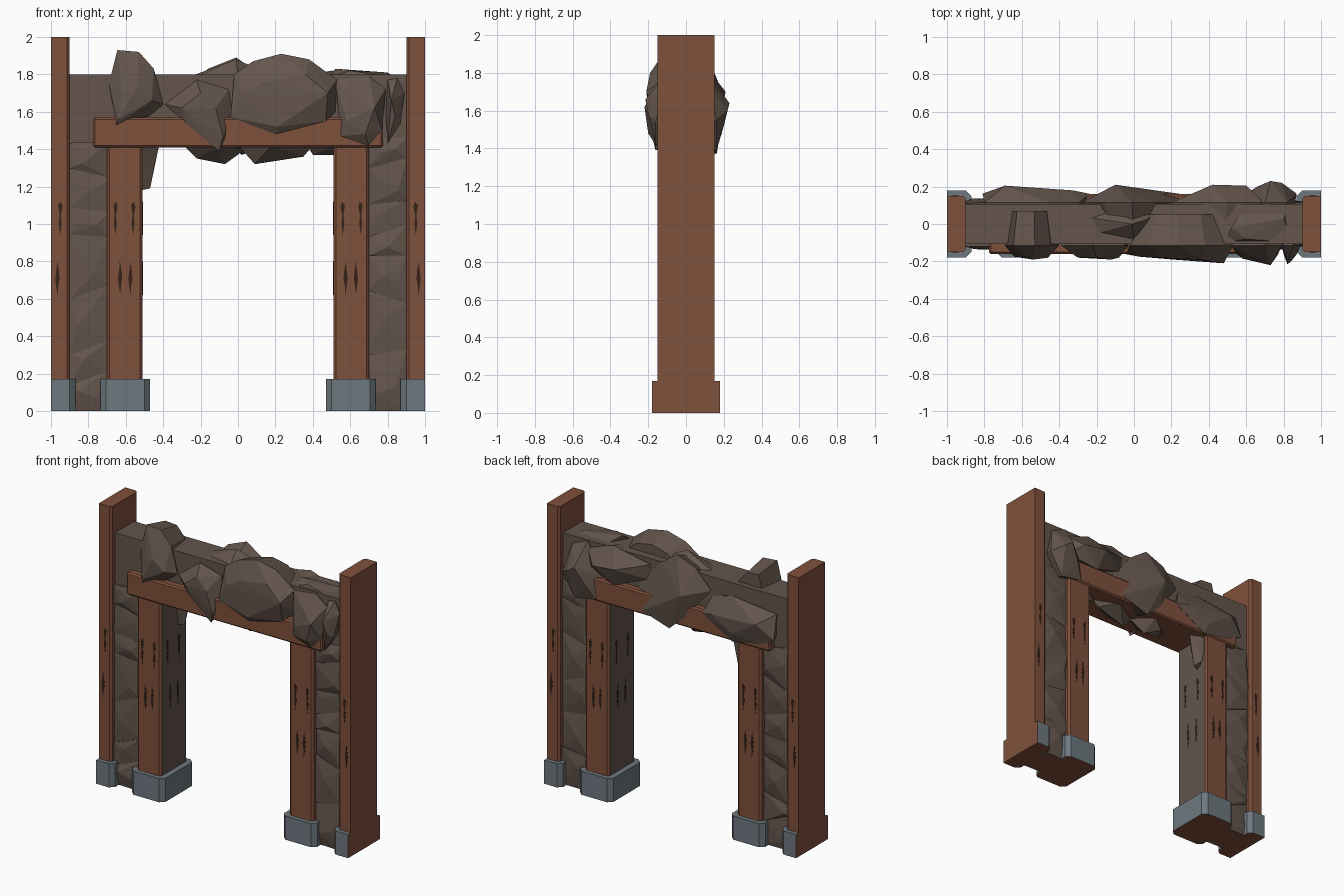
import bpy, bmesh, random
from mathutils import Vector

if "Cube" in bpy.data.objects:
    bpy.data.objects.remove(bpy.data.objects["Cube"])

random.seed(4)


def material(name, rgb):
    m = bpy.data.materials.new(name)
    m.diffuse_color = (*rgb, 1)
    m.use_nodes = True
    m.node_tree.nodes["Principled BSDF"].inputs["Base Color"].default_value = m.diffuse_color
    return m


WOOD = material("red_brown_wood", (0.216, 0.082, 0.045))
ROCK = material("grey_brown_rock", (0.125, 0.091, 0.072))
METAL = material("blue_grey_metal", (0.155, 0.188, 0.212))
DARK = material("dark_wood_crack", (0.035, 0.016, 0.010))


def finish(name, bm, mats, rule=None):
    bmesh.ops.recalc_face_normals(bm, faces=bm.faces[:])
    bm.normal_update()
    if rule:
        for f in bm.faces:
            f.material_index = rule(f)
    me = bpy.data.meshes.new(name)
    bm.to_mesh(me)
    bm.free()
    for m in mats:
        me.materials.append(m)
    ob = bpy.data.objects.new(name, me)
    bpy.context.collection.objects.link(ob)
    return ob


def extrude(name, points, offset, mats, rule=None):
    """Polygon of 3D points pushed along an offset vector."""
    bm = bmesh.new()
    face = bm.faces.new([bm.verts.new(p) for p in points])
    new = bmesh.ops.extrude_face_region(bm, geom=[face])["geom"]
    bmesh.ops.translate(bm, vec=offset, verts=[v for v in new if isinstance(v, bmesh.types.BMVert)])
    return finish(name, bm, mats, rule)


def block(name, x0, x1, y, z0, z1, c0, c1, mats, rule=None):
    """Upright block, corners chamfered by c0 at x0 and c1 at x1."""
    s = 1 if x1 > x0 else -1
    pts = []
    for x, c, d in ((x0, c0, s), (x1, c1, -s)):
        side = [(x + d * c, -y), (x, -y + c), (x, y - c), (x + d * c, y)]
        if not c:
            side = [(x, -y), (x, y)]
        pts += side if x == x0 else side[::-1]
    return extrude(name, [(px, py, z0) for px, py in pts], (0, 0, z1 - z0), mats, rule)


def hull(name, pts):
    bm = bmesh.new()
    for p in pts:
        bm.verts.new(p)
    res = bmesh.ops.convex_hull(bm, input=bm.verts[:])
    loose = [v for v in bm.verts if not v.link_faces]
    bmesh.ops.delete(bm, geom=loose, context="VERTS")
    return finish(name, bm, [ROCK])


def boulder(name, side, outline, crest, inner=0.0):
    """Faceted stone: (x, z) outline on the wall, (x, z, depth) crest points in front."""
    cx = sum(p[0] for p in outline) / len(outline)
    cz = sum(p[1] for p in outline) / len(outline)
    pts = [(x, side * (0.162 if z < 1.58 else 0.115), z) for x, z in outline]
    pts += [(cx + (x - cx) * 0.8, side * inner, cz + (z - cz) * 0.8) for x, z in outline]
    pts += [(x, side * d, z) for x, z, d in crest]
    return hull(name, pts)


UPPER = [(0, -.09), (.009, -.03), (.004, .02), (.012, .07), (-.004, .09), (-.012, .06), (-.003, .02), (-.006, -.03)]
LOWER = [(-.002, -.09), (.006, -.05), (.012, .0), (.005, .05), (.002, .09), (-.006, .05), (-.011, .0), (-.004, -.04)]


def crack(name, shape, origin, along, normal):
    o, a, n = Vector(origin), Vector(along), Vector(normal)
    pts = [o + a * u + Vector((0, 0, v)) for u, v in shape]
    extrude(name, pts, n * 0.003, [DARK])


for s, tag in ((-1, "left"), (1, "right")):
    # posts, rock faced on the inside of the doorway
    block(f"{tag}_outer_post", s * 0.90, s * 1.0, 0.15, 0, 2.0, 0.014, 0, [WOOD])
    block(f"{tag}_inner_post", s * 0.51, s * 0.70, 0.15, 0, 1.42, 0.014, 0.014, [WOOD, ROCK],
          lambda f: int(f.normal.x * s < -0.9))
    # metal feet with wooden underside and outer face
    foot = lambda f: int(f.normal.z < -0.9 or f.normal.x * s > 0.9 and abs(f.calc_center_median().x) > 0.99)
    block(f"{tag}_outer_foot", s * 0.87, s * 1.0, 0.18, 0, 0.17, 0.03, 0, [METAL, WOOD], foot)
    block(f"{tag}_inner_foot", s * 0.47, s * 0.735, 0.18, 0, 0.17, 0.03, 0.03, [METAL, WOOD], foot)
    # wall between the posts
    block(f"{tag}_wall_core", s * 0.68, s * 0.905, 0.105, 0, 1.8, 0, 0, [ROCK, WOOD],
          lambda f: int(f.normal.z < -0.9))
    # stacked stones on the wall
    for side, face in ((-1, "front"), (1, "back")):
        z = 0.0
        tilt = 0.0
        n = 0
        while z < 1.4:
            top = min(z + random.uniform(0.13, 0.32), 1.46)
            new_tilt = random.uniform(-0.05, 0.05)
            pts = []
            for x, k in ((0.69, -1), (0.905, 1)):
                for zz, t in ((z, tilt if n else 0), (top, new_tilt)):
                    pts += [(s * x, side * 0.08, zz + k * t), (s * x, side * random.uniform(0.108, 0.122), zz + k * t)]
            for _ in range(2):
                pts.append((s * random.uniform(0.73, 0.87), side * random.uniform(0.12, 0.137),
                            z + (top - z) * random.uniform(0.3, 0.7)))
            hull(f"{tag}_{face}_wall_stone_{n}", pts)
            z, tilt, n = top, new_tilt, n + 1
        # wood cracks on front and back
        for x, zc, shape in ((0.655, 1.03, UPPER), (0.56, 1.03, UPPER), (0.63, 0.71, LOWER),
                             (0.575, 0.71, LOWER), (0.95, 1.03, UPPER), (0.965, 0.71, LOWER)):
            crack(f"{tag}_{face}_crack", shape, (s * x, side * 0.149, zc), (s, 0, 0), (0, side, 0))
    # cracks on the doorway side
    for y, zc, shape in ((-0.07, 1.03, UPPER), (0.06, 1.03, UPPER), (-0.04, 0.71, LOWER), (0.045, 0.71, LOWER)):
        crack(f"{tag}_inside_crack", shape, (s * 0.511, y, zc), (0, 1, 0), (-s, 0, 0))

# lintel beam and the rock block over it
lintel = block("lintel_beam", -0.775, 0.775, 0.16, 1.41, 1.57, 0, 0, [WOOD])
bev = lintel.modifiers.new("edge_bevel", "BEVEL")
bev.width, bev.segments = 0.01, 1
block("top_rock_block", -0.90, 0.90, 0.108, 1.45, 1.80, 0, 0, [ROCK])

# front boulders
boulder("front_boulder_left", -1,
        [(-.69, 1.75), (-.645, 1.93), (-.53, 1.92), (-.45, 1.83), (-.40, 1.64), (-.47, 1.58), (-.65, 1.53)],
        [(-.62, 1.70, .17), (-.54, 1.73, .19), (-.46, 1.66, .18), (-.64, 1.56, .175)], -0.07)
boulder("front_boulder_mid_left", -1,
        [(-.39, 1.64), (-.22, 1.77), (-.05, 1.72), (-.03, 1.60), (-.07, 1.46), (-.10, 1.39), (-.28, 1.54)],
        [(-.20, 1.70, .18), (-.08, 1.47, .18), (-.30, 1.62, .18), (-.12, 1.62, .19)])
boulder("front_boulder_centre", -1,
        [(-.04, 1.57), (-.02, 1.80), (.08, 1.87), (.23, 1.91), (.38, 1.88), (.53, 1.77), (.52, 1.60), (.47, 1.55), (.20, 1.48)],
        [(.03, 1.70, .175), (.48, 1.70, .21), (.21, 1.52, .19), (.36, 1.80, .19), (.14, 1.76, .18)], -0.05)
boulder("front_boulder_right", -1,
        [(.52, 1.77), (.70, 1.79), (.79, 1.72), (.77, 1.50), (.70, 1.42), (.55, 1.47)],
        [(.73, 1.62, .22), (.58, 1.55, .185), (.68, 1.48, .20)])
boulder("front_boulder_far_right", -1,
        [(.79, 1.58), (.80, 1.77), (.85, 1.78), (.89, 1.70), (.87, 1.54), (.80, 1.43)],
        [(.82, 1.66, .215), (.84, 1.58, .20)])

# back boulders
boulder("back_boulder_left", 1,
        [(-.24, 1.55), (-.29, 1.67), (-.45, 1.71), (-.80, 1.67), (-.81, 1.50), (-.70, 1.45), (-.48, 1.41)],
        [(-.69, 1.60, .205), (-.33, 1.57, .18), (-.50, 1.48, .19)])
boulder("back_boulder_centre", 1,
        [(.30, 1.59), (.12, 1.80), (-.01, 1.89), (-.16, 1.83), (-.28, 1.70), (-.10, 1.48), (.02, 1.37), (.24, 1.44)],
        [(-.10, 1.65, .21), (.08, 1.50, .18)])
boulder("back_boulder_mid_right", 1,
        [(.70, 1.75), (.50, 1.82), (.20, 1.76), (.22, 1.65), (.46, 1.56), (.68, 1.62)],
        [(.42, 1.70, .21), (.60, 1.68, .205)])
boulder("back_boulder_right", 1,
        [(.87, 1.55), (.82, 1.75), (.70, 1.80), (.57, 1.58), (.60, 1.42), (.77, 1.39)],
        [(.73, 1.64, .23), (.79, 1.60, .22), (.66, 1.52, .20)])

# stones breaking through the top and under the lintel
hull("top_stone_centre", [(-.28, .04, 1.78), (-.20, -.05, 1.79), (-.01, .0, 1.88), (.06, .02, 1.85),
                          (.14, .06, 1.78), (.0, -.10, 1.78), (-.1, .10, 1.78)])
hull("top_stone_right", [(.48, -.1, 1.78), (.52, -.02, 1.83), (.60, -.08, 1.82), (.85, -.1, 1.78),
                         (.80, .03, 1.81), (.60, .1, 1.78), (.82, .09, 1.78)])
hull("under_stone_left", [(-.30, -.05, 1.43), (-.22, .0, 1.35), (-.07, .02, 1.32), (.04, .0, 1.40),
                          (-.1, -.10, 1.42), (-.1, .11, 1.42), (-.18, .07, 1.36)])
hull("under_stone_right", [(.0, -.02, 1.42), (.09, .0, 1.32), (.35, .04, 1.36), (.40, .02, 1.42),
                           (.2, .10, 1.42), (.18, -.09, 1.42)])
hull("under_stone_far_right", [(.37, .02, 1.42), (.40, .06, 1.37), (.52, .05, 1.37), (.52, .12, 1.42), (.52, -.02, 1.42)])
hull("corner_stone", [(-.52, .0, 1.43), (-.52, .05, 1.18), (-.47, .07, 1.19), (-.45, .06, 1.32),
                      (-.42, .08, 1.43), (-.52, .13, 1.40), (-.50, .12, 1.22)])
